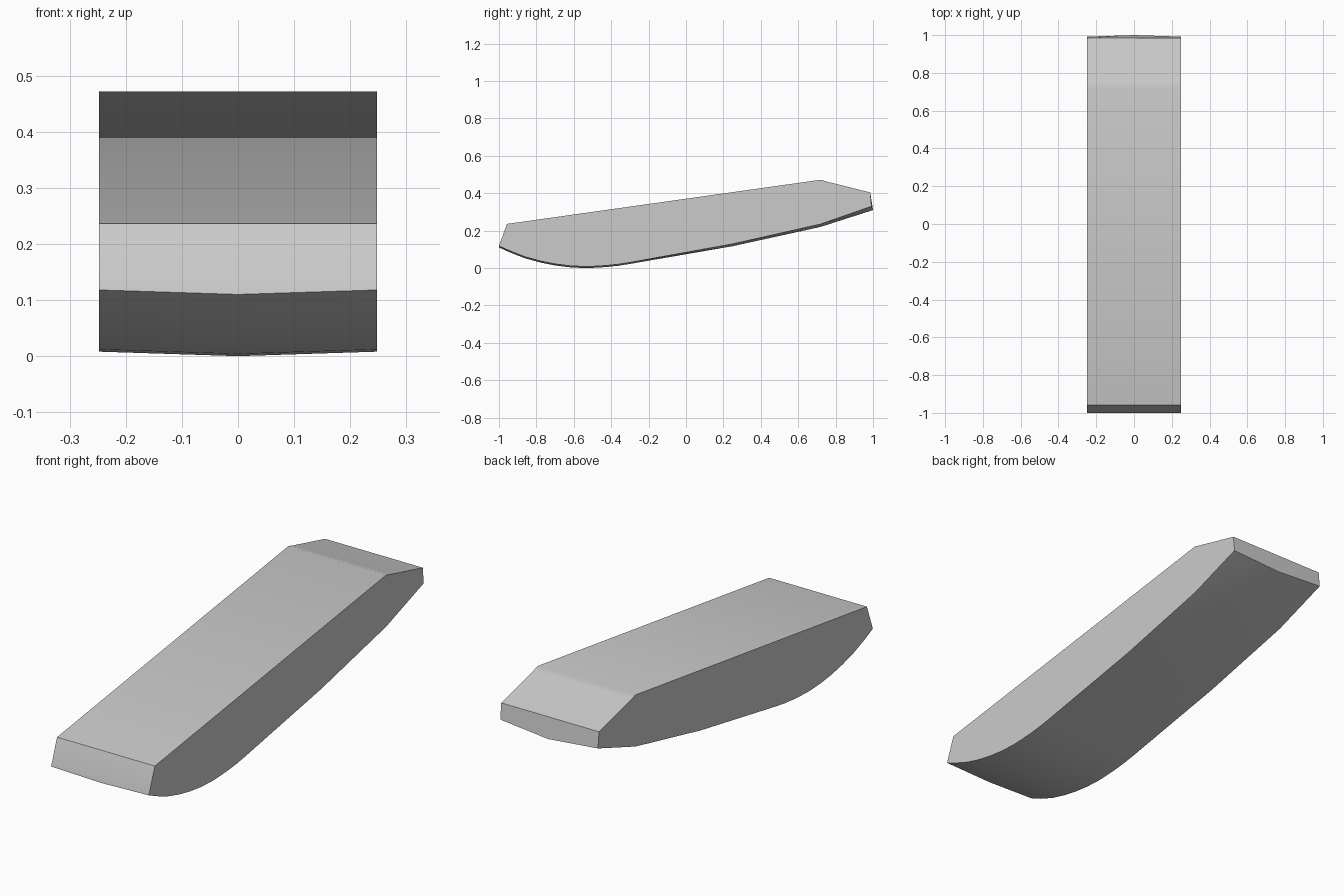
import bpy, bmesh, math

cube = bpy.data.objects.get("Cube")
if cube:
    bpy.data.objects.remove(cube, do_unlink=True)

HALF = 0.248

# One flat grey for the whole body
grey = bpy.data.materials.new("grey")
grey.use_nodes = True
grey.diffuse_color = (0.6, 0.6, 0.6, 1)
grey.node_tree.nodes["Principled BSDF"].inputs["Base Color"].default_value = (0.6, 0.6, 0.6, 1)

# Outline in (y, z): deck from front to back, with close pairs for tight soft corners
deck = [(-0.998, 0.125), (-0.957, 0.236), (0.72, 0.472), (0.75, 0.463), (0.985, 0.404)]
# Keel line from back to front: y, z and how far the sides rise above it
keel = [(1.0, 0.310, 0.020), (0.72, 0.220, 0.015), (0.25, 0.117, 0.012),
        (-0.30, 0.022, 0.008), (-0.36, 0.0125, 0.008), (-0.42, 0.006, 0.008),
        (-0.48, 0.002, 0.008), (-0.54, 0.0, 0.008), (-0.62, 0.004, 0.008),
        (-0.70, 0.014, 0.008), (-0.78, 0.030, 0.008), (-0.86, 0.052, 0.008),
        (-0.94, 0.083, 0.008), (-1.0, 0.110, 0.008)]


def section(side):
    """Outline at side -1, 0 or 1; the underside is a shallow V across the width."""
    points = [(y, z) for y, z in deck]
    for i, (y, z, rise) in enumerate(keel):
        pull = 0.008 if i == 0 else 0
        points.append((y - pull * abs(side), z + rise * abs(side)))
    return points


bm = bmesh.new()
rings = [[bm.verts.new((side * HALF, y, z)) for y, z in section(side)] for side in (-1, 0, 1)]
count = len(rings[0])
for a, b in zip(rings, rings[1:]):
    for i in range(count):
        j = (i + 1) % count
        bm.faces.new((a[i], a[j], b[j], b[i]))
# Flat side caps
bm.faces.new(rings[0])
bm.faces.new(rings[-1])
bmesh.ops.recalc_face_normals(bm, faces=bm.faces[:])

mesh = bpy.data.meshes.new("curved_block")
bm.to_mesh(mesh)
bm.free()
block = bpy.data.objects.new("curved_block", mesh)
mesh.materials.append(grey)
bpy.context.collection.objects.link(block)

# Soft shading along the underside, crisp at the hard corners
bpy.context.view_layer.objects.active = block
block.select_set(True)
bpy.ops.object.shade_smooth_by_angle(angle=math.radians(35))
